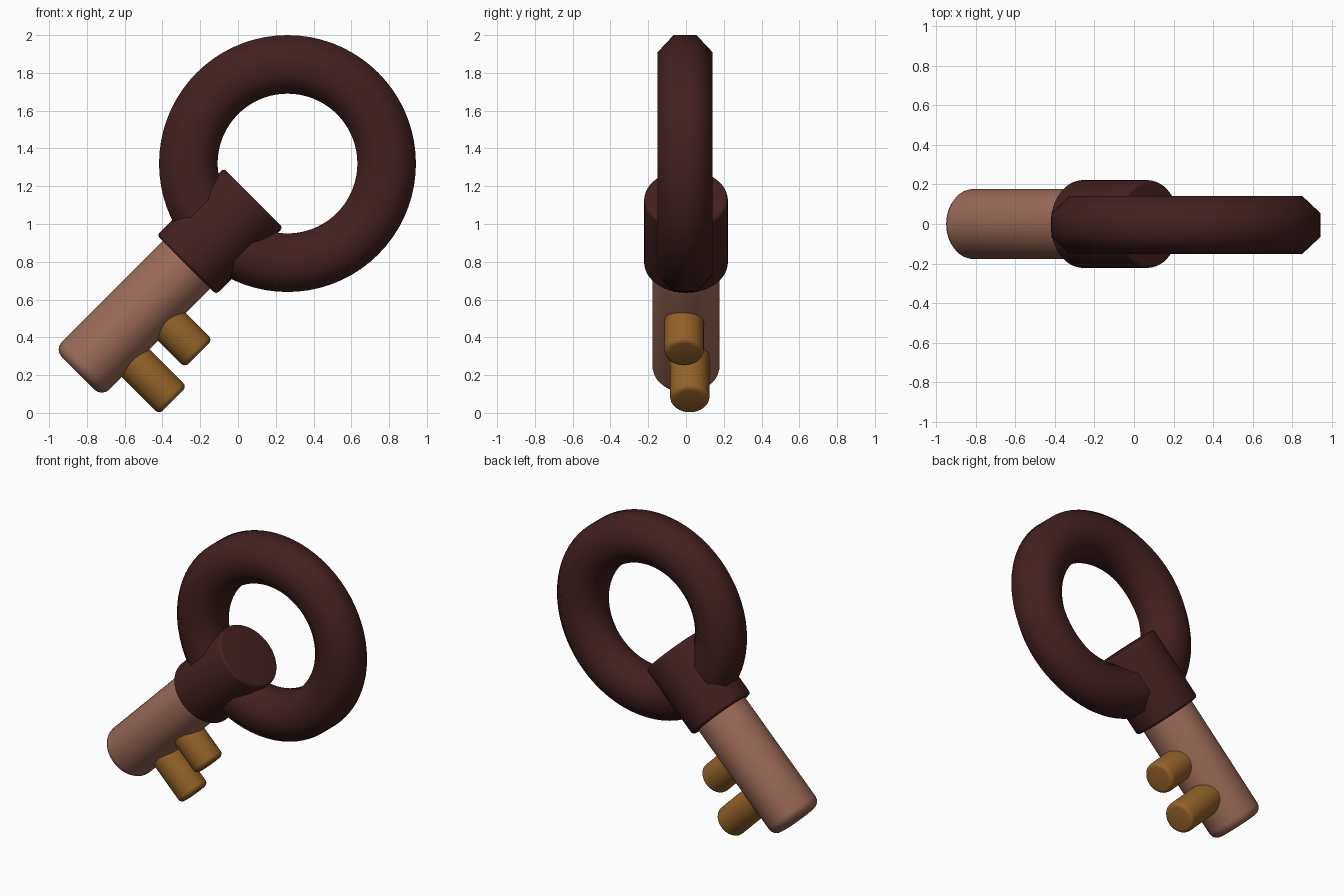
import bpy, bmesh, math
from mathutils import Vector, Matrix

if "Cube" in bpy.data.objects:
    bpy.data.objects.remove(bpy.data.objects["Cube"])

S = math.sqrt(0.5)
V_AXIS = -0.747  # offset of the key's 45 degree axis


def material(name, rgb):
    m = bpy.data.materials.new(name)
    m.diffuse_color = (*rgb, 1)
    m.use_nodes = True
    m.node_tree.nodes["Principled BSDF"].inputs["Base Color"].default_value = m.diffuse_color
    return m


DARK = material("dark_brown", (0.055, 0.015, 0.014))
PINK = material("dusty_rose", (0.33, 0.145, 0.10))
GOLD = material("ochre", (0.30, 0.125, 0.022))


def point(u, v, y=0.0):
    """u runs along the shaft, v across it (towards the teeth)."""
    return Vector(((u + v) * S, y, (u - v) * S))


def rod(name, a, b, radius, bevel, mat):
    d = b - a
    bpy.ops.mesh.primitive_cylinder_add(
        vertices=48, radius=radius, depth=d.length, location=(a + b) / 2,
        rotation=d.to_track_quat('Z', 'Y').to_euler())
    o = bpy.context.object
    o.name = name
    o.data.materials.append(mat)
    mod = o.modifiers.new("rounded_rim", 'BEVEL')
    mod.width, mod.segments = bevel, 4
    mod.limit_method, mod.angle_limit = 'ANGLE', math.radians(40)
    bpy.ops.object.modifier_apply(modifier=mod.name)
    bpy.ops.object.shade_smooth_by_angle(angle=math.radians(35))
    return o


# Ring handle: octagonal section spun around the y axis
bm = bmesh.new()
section = []
for i in range(8):
    a = math.radians(22.5 + 45 * i)
    k = 1 / math.cos(math.radians(22.5))
    section.append(bm.verts.new((0.525 + 0.155 * k * math.cos(a),
                                 0.146 * k * math.sin(a), 0)))
edges = [bm.edges.new((section[i], section[(i + 1) % 8])) for i in range(8)]
bmesh.ops.spin(bm, geom=section + edges, cent=(0, 0, 0), axis=(0, 1, 0),
               angle=math.tau, steps=72, use_merge=False)
bmesh.ops.remove_doubles(bm, verts=bm.verts[:], dist=1e-4)
bmesh.ops.recalc_face_normals(bm, faces=bm.faces[:])
for f in bm.faces:
    f.smooth = True
mesh = bpy.data.meshes.new("ring_handle")
bm.to_mesh(mesh)
bm.free()
mesh.materials.append(DARK)
ring = bpy.data.objects.new("ring_handle", mesh)
ring.location = (0.262, -0.005, 1.32)
bpy.context.collection.objects.link(ring)

# Collar joining ring and shaft
rod("collar", point(0.362, V_AXIS), point(0.862, V_AXIS), 0.222, 0.02, DARK)

# Shaft
rod("shaft", point(-0.45, V_AXIS), point(0.55, V_AXIS), 0.178, 0.055, PINK)

# Teeth: u position, y position, tip
for name, u, y, tip in (("long_tooth", -0.197, 0.02, -0.29),
                        ("short_tooth", 0.075, -0.01, -0.369)):
    rod(name, point(u, V_AXIS, y), point(u, tip, y), 0.104, 0.028, GOLD)
